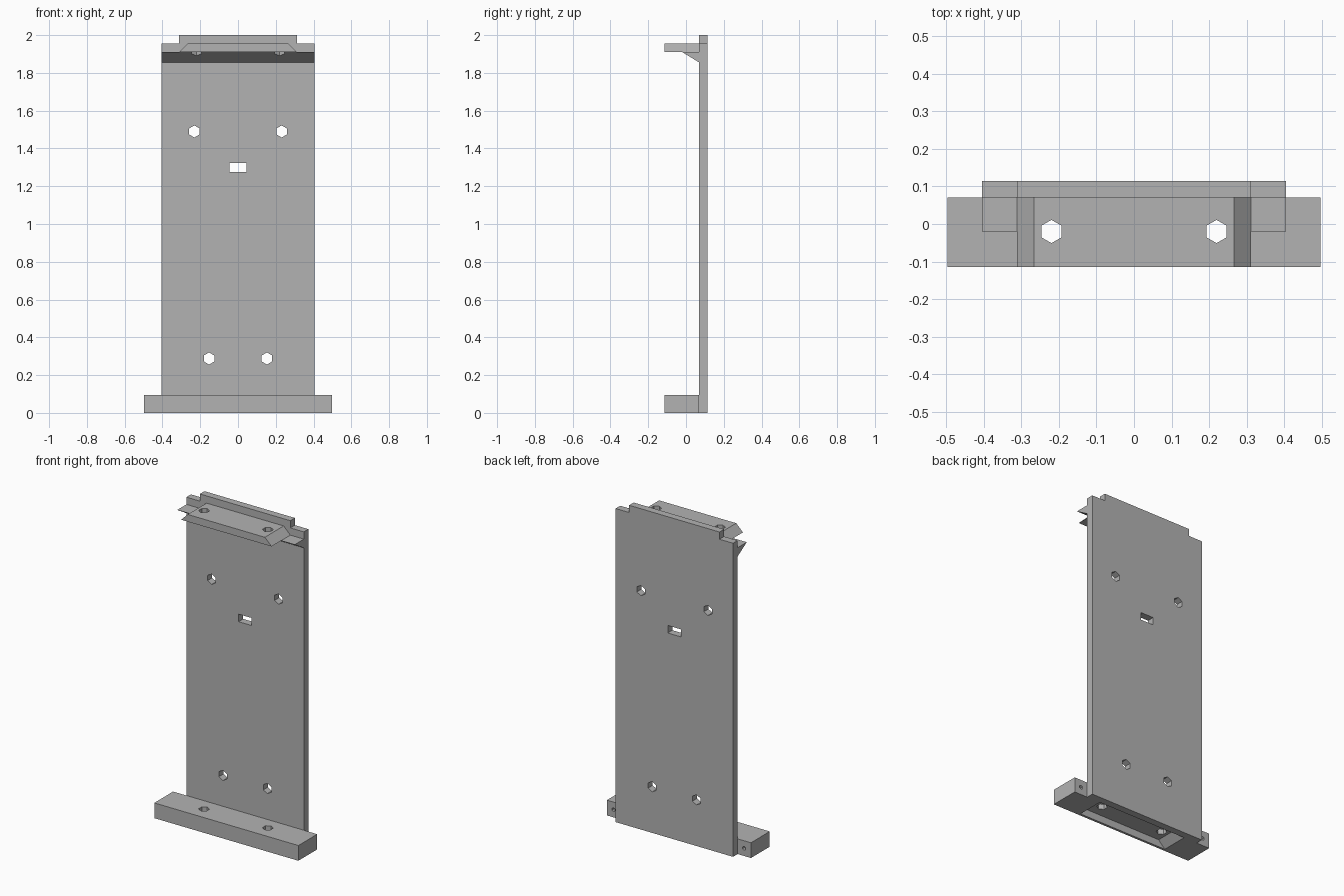
import bpy
import bmesh
from math import pi
from mathutils import Matrix, Vector

cube = bpy.data.objects.get("Cube")
if cube:
    bpy.data.objects.remove(cube, do_unlink=True)

grey = bpy.data.materials.new("mid grey")
grey.use_nodes = True
colour = (0.45, 0.45, 0.45, 1)
grey.diffuse_color = colour
grey.node_tree.nodes["Principled BSDF"].inputs["Base Color"].default_value = colour


def finish(name, bm):
    bmesh.ops.recalc_face_normals(bm, faces=bm.faces)
    mesh = bpy.data.meshes.new(name)
    bm.to_mesh(mesh)
    bm.free()
    mesh.materials.append(grey)
    ob = bpy.data.objects.new(name, mesh)
    bpy.context.collection.objects.link(ob)
    return ob


def extrude(name, points, axis, start, end):
    """Extrude a flat profile along x (y-z points) or y (x-z points)."""
    bm = bmesh.new()
    place = (lambda a, b: (start, a, b)) if axis == "x" else (lambda a, b: (a, start, b))
    face = bm.faces.new([bm.verts.new(place(a, b)) for a, b in points])
    moved = bmesh.ops.extrude_face_region(bm, geom=[face])["geom"]
    step = Vector((end - start, 0, 0) if axis == "x" else (0, end - start, 0))
    bmesh.ops.translate(bm, vec=step, verts=[v for v in moved if isinstance(v, bmesh.types.BMVert)])
    return finish(name, bm)


def box(name, x, y0, y1, z0, z1):
    return extrude(name, [(-x, z0), (x, z0), (x, z1), (-x, z1)], "y", y0, y1)


def hole_pair(name, x, y, z, radius, depth, along):
    """Two mirrored hexagonal cutters, running along y or z."""
    bm = bmesh.new()
    turn = Matrix.Rotation(pi / 2, 4, "X") if along == "y" else Matrix.Identity(4)
    spin = Matrix.Rotation(pi / 6, 4, "Z") if along == "none" else Matrix.Identity(4)
    for side in (-1, 1):
        bmesh.ops.create_cone(bm, cap_ends=True, segments=6, radius1=radius, radius2=radius,
                              depth=depth, matrix=Matrix.Translation((side * x, y, z)) @ turn @ spin)
    return finish(name, bm)


def cut(ob, cutters):
    for cutter in cutters:
        mod = ob.modifiers.new("cut", "BOOLEAN")
        mod.operation = "DIFFERENCE"
        mod.solver = "EXACT"
        mod.object = cutter
    bpy.context.view_layer.update()
    graph = bpy.context.evaluated_depsgraph_get()
    mesh = bpy.data.meshes.new_from_object(ob.evaluated_get(graph))
    ob.modifiers.clear()
    ob.data = mesh


FRONT, JOIN, BACK = -0.115, 0.07, 0.115
SHELF, STEP = 1.91, 1.955
WIDE, NARROW = 0.312, 0.266

# Tall back panel with a raised tab along its top
half = [(0.405, 0), (0.405, STEP), (WIDE, STEP), (WIDE, 2)]
panel = extrude("back_panel", half + [(-x, z) for x, z in reversed(half)], "y", JOIN, BACK)

# Top shelf with slanted ends, and the wedge that braces it
shelf = extrude("top_shelf", [(-WIDE, SHELF), (WIDE, SHELF), (NARROW, STEP), (-NARROW, STEP)],
                "y", FRONT, JOIN)
brace = extrude("shelf_brace", [(JOIN, 1.855), (JOIN, SHELF), (-0.02, SHELF)], "x", -0.405, 0.405)

# Foot bar
foot = box("foot_bar", 0.497, FRONT, JOIN, 0, 0.095)

# Cutters: screw holes, slot, and the socket under the foot
upright = hole_pair("upright_holes", 0.22, -0.02, 1, 0.031, 3, "z")
upper = hole_pair("upper_panel_holes", 0.231, 0.09, 1.49, 0.032, 0.2, "y")
lower = hole_pair("lower_panel_holes", 0.153, 0.09, 0.288, 0.032, 0.2, "y")
rear = hole_pair("rear_foot_holes", 0.45, JOIN, 0.048, 0.012, 0.16, "y")
slot = box("slot", 0.045, 0, 0.2, 1.275, 1.322)
socket = extrude("socket", [(-WIDE - 0.01, -0.01), (WIDE + 0.01, -0.01), (NARROW, 0.045), (-NARROW, 0.045)],
                 "y", -0.1, 0.1)

cut(panel, [upper, lower, slot])
cut(shelf, [upright])
cut(brace, [upright])
cut(foot, [socket, upright, rear])

for cutter in (upright, upper, lower, rear, slot, socket):
    bpy.data.objects.remove(cutter, do_unlink=True)
